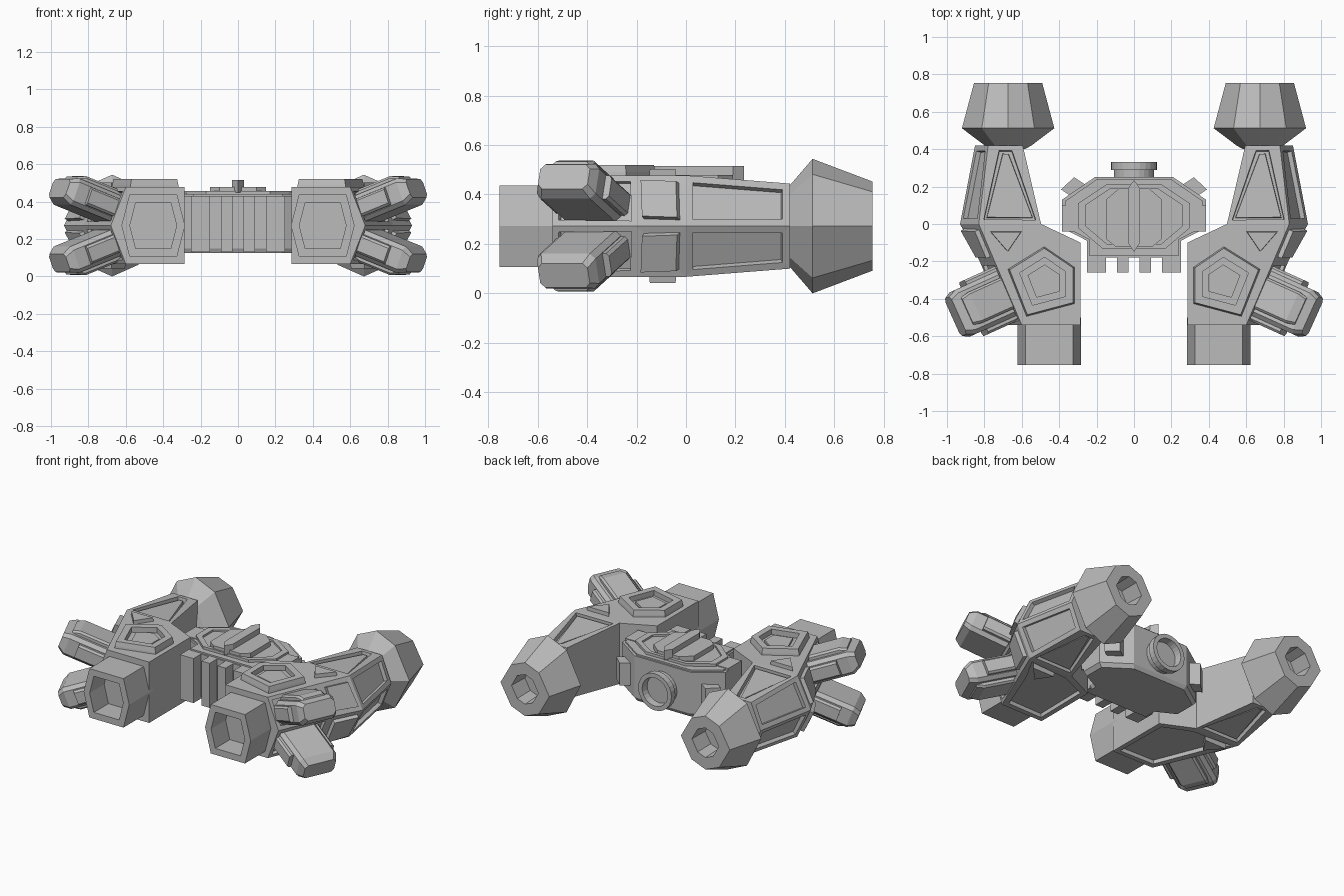
import bpy, bmesh, math
from mathutils import Vector

cube = bpy.data.objects.get("Cube")
if cube:
    bpy.data.objects.remove(cube, do_unlink=True)

grey = bpy.data.materials.new("hull grey")
grey.use_nodes = True
colour = (0.5, 0.5, 0.5, 1)
grey.diffuse_color = colour
grey.node_tree.nodes["Principled BSDF"].inputs["Base Color"].default_value = colour
MID = 0.272  # height of the symmetry plane


def finish(name, bm, mirror=False):
    bmesh.ops.recalc_face_normals(bm, faces=bm.faces)
    mesh = bpy.data.meshes.new(name)
    bm.to_mesh(mesh)
    bm.free()
    mesh.materials.append(grey)
    ob = bpy.data.objects.new(name, mesh)
    bpy.context.collection.objects.link(ob)
    if mirror:
        ob.modifiers.new("mirror", 'MIRROR')


def loft(name, rings, mirror=False):
    """Skin equal-length rings of points and cap both ends."""
    bm = bmesh.new()
    rows = [[bm.verts.new(p) for p in r] for r in rings]
    n = len(rows[0])
    for a, b in zip(rows, rows[1:]):
        for i in range(n):
            j = (i + 1) % n
            bm.faces.new((a[i], a[j], b[j], b[i]))
    bm.faces.new(rows[0])
    bm.faces.new(rows[-1])
    finish(name, bm, mirror)


def scaled(outline, k):
    cx = sum(p[0] for p in outline) / len(outline)
    cy = sum(p[1] for p in outline) / len(outline)
    return [(cx + (x - cx) * k, cy + (y - cy) * k) for x, y in outline]


def stack(name, outline, steps, mirror=False):
    """Loft a plan outline through (scale, height) steps."""
    loft(name, [[(x, y, z) for x, y in scaled(outline, k)] for k, z in steps], mirror)


def along_y(name, profile, cx, steps, mirror=False):
    """Loft a unit front profile through (y, half width, half height) steps."""
    loft(name, [[(cx + px * rx, y, MID + pz * rz) for px, pz in profile]
                for y, rx, rz in steps], mirror)


def panel(bm, face, margin, depth, pinch=1):
    """Inset a face, optionally narrow its rear end, then raise or sink it."""
    bmesh.ops.inset_individual(bm, faces=[face], thickness=margin)
    rear = [v for v in face.verts if v.co.y > .2]
    if rear:
        cx = sum(v.co.x for v in rear) / len(rear)
        for v in rear:
            v.co.x = cx + (v.co.x - cx) * pinch
    bmesh.ops.inset_individual(bm, faces=[face], thickness=0.003, depth=depth)


# Side pod: plan loop of (top x, ridge x, y, half height)
plan = [(.285, .285, -.54, .205), (.60, .68, -.54, .205), (.745, .825, -.2, .205),
        (.83, .93, 0, .205), (.78, .85, .42, .172), (.595, .595, .42, .172),
        (.497, .497, 0, .205), (.285, .285, -.1, .205)]
bm = bmesh.new()
top, mid, low = ([bm.verts.new((t if s else m, y, MID + s * h)) for t, m, y, h in plan]
                 for s in (1, 0, -1))
front_caps, rear_caps, sides = [], [], {}
for lev in (top, low):
    front_caps.append(bm.faces.new([lev[i] for i in (0, 1, 2, 3, 6, 7)]))
    rear_caps.append(bm.faces.new([lev[i] for i in (6, 3, 4, 5)]))
    for i in range(8):
        j = (i + 1) % 8
        sides.setdefault(i, []).append(bm.faces.new((lev[i], lev[j], mid[j], mid[i])))
bmesh.ops.recalc_face_normals(bm, faces=bm.faces)
panel(bm, front_caps[1], .045, -.025)
for f in rear_caps:
    panel(bm, f, .036, -.03, .5)
    panel(bm, f, .016, .018, .7)
for f in sides[2]:
    panel(bm, f, .042, .025)
for f in sides[3]:
    panel(bm, f, .042, -.025)
for f in sides[1]:
    panel(bm, f, .035, -.02)
finish("side_pod", bm, True)

# Raised frame and small triangular plates on each pod
pent = [(.665, -.245), (.48, -.13), (.325, -.235), (.325, -.42), (.57, -.485)]
stack("pod_frame", pent, [(1.06, .46), (1.04, .49), (1, .52), (.72, .52),
                          (.72, .485), (.5, .485), (.5, .50)], True)
tri = [(.77, -.04), (.60, -.04), (.675, -.15)]
for nm, z0, z1 in (("upper", .46, .502), ("lower", .08, .042)):
    stack(nm + "_triangle_plate", tri, [(1, z0), (.95, z1)], True)

# Hexagonal intake at the front of each pod
hexagon = [(-1, 0), (-.75, 1), (.75, 1), (1, 0), (.75, -1), (-.75, -1)]
along_y("front_intake", hexagon, .453, [(-.5, .17, .165), (-.755, .17, .165),
        (-.755, .125, .122), (-.6, .125, .122)], True)

# Eight-sided engine bell at the back of each pod
octagon = [(0, 1), (.57, .77), (1, 0), (.57, -.77), (0, -1), (-.57, -.77), (-1, 0), (-.57, .77)]
along_y("engine_bell", octagon, .673, [(.40, .09, .13), (.42, .125, .165), (.512, .247, .272),
        (.755, .182, .18), (.755, .10, .10), (.62, .095, .095)], True)


# Angled arms on the outside of each pod, an upper and a lower one
def block(name, base, u, w, n, sections):
    """Loft a chamfered slab along u: (distance, w low, w high, n low, n high, chamfer)."""
    rings = []
    for d, wa, wb, na, nb, c in sections:
        corners = [(wa + c, na), (wb - c, na), (wb, na + c), (wb, nb - c),
                   (wb - c, nb), (wa + c, nb), (wa, nb - c), (wa, na + c)]
        rings.append([base + u * d + w * a + n * b for a, b in corners])
    loft(name, rings, True)


for nm, s in (("upper", 1), ("lower", -1)):
    u = Vector((.855, -.385, .35 * s)).normalized()
    w = Vector((-u.y, u.x, 0)).normalized()
    n = u.cross(w) * s
    base = Vector((.575, -.323, MID + .042 * s))
    block(nm + "_arm", base, u, w, n, [(0, -.13, .13, -.075, .075, .022),
          (.40, -.13, .13, -.075, .075, .022), (.445, -.11, .11, -.05, .055, .02)])
    block(nm + "_arm_plate", base, u, w, n, [(.05, -.09, .09, .05, .105, .012),
          (.355, -.09, .09, .05, .105, .012), (.40, -.08, .08, .05, .085, .012)])
    for side in (-1, 1):
        lo, hi = sorted((side * .11, side * .158))
        block(nm + "_arm_side_rail", base, u, w, n,
              [(.1, lo, hi, -.05, .05, .012), (.33, lo, hi, -.05, .05, .012)])

# Central hull with stepped deck
half = [(.21, .25), (.385, .13), (.385, -.02), (.25, -.09), (.25, -.18)]
hull = half + [(-x, y) for x, y in reversed(half)]
stack("central_hull", hull, [(.94, .125), (1, .15), (1, .43), (.95, .43), (.95, .44)])
deck_half = [(.15, .21), (.30, .11), (.30, -.02), (.17, -.13)]
deck = deck_half + [(-x, y) for x, y in reversed(deck_half)]
stack("deck_frame", deck, [(1, .42), (1, .458), (.86, .458), (.86, .445), (.7, .445)])
plate_half = [(.08, .19), (.15, .13), (.15, -.08), (.10, -.12)]
stack("deck_plate", plate_half + [(-x, y) for x, y in reversed(plate_half)],
      [(1, .42), (1, .478)])
stack("top_fin", [(0, .235), (.032, .19), (.032, -.1), (0, -.15), (-.032, -.1), (-.032, .19)],
      [(1, .45), (1, .515)])


# Front teeth and corner blocks of the hull
def box(name, x0, x1, y0, y1, z0, z1):
    stack(name, [(x0, y0), (x1, y0), (x1, y1), (x0, y1)], [(1, z0), (1, z1)], True)


box("front_inner_tooth", .03, .09, -.26, -.12, .13, .43)
box("front_outer_tooth", .15, .25, -.26, -.12, .13, .43)
box("side_block", .26, .385, -.04, .10, .17, .445)
stack("rear_corner_block", [(.39, .185), (.32, .25), (.23, .19), (.31, .13)],
      [(1, .2), (1, .35)], True)

# Round rear port with recessed disc
circle = [(math.cos(a * math.tau / 24), math.sin(a * math.tau / 24)) for a in range(24)]
along_y("rear_port", circle, 0, [(.22, .108, .108), (.29, .108, .108), (.29, .124, .124),
        (.332, .124, .124), (.332, .095, .095), (.285, .09, .09)])
